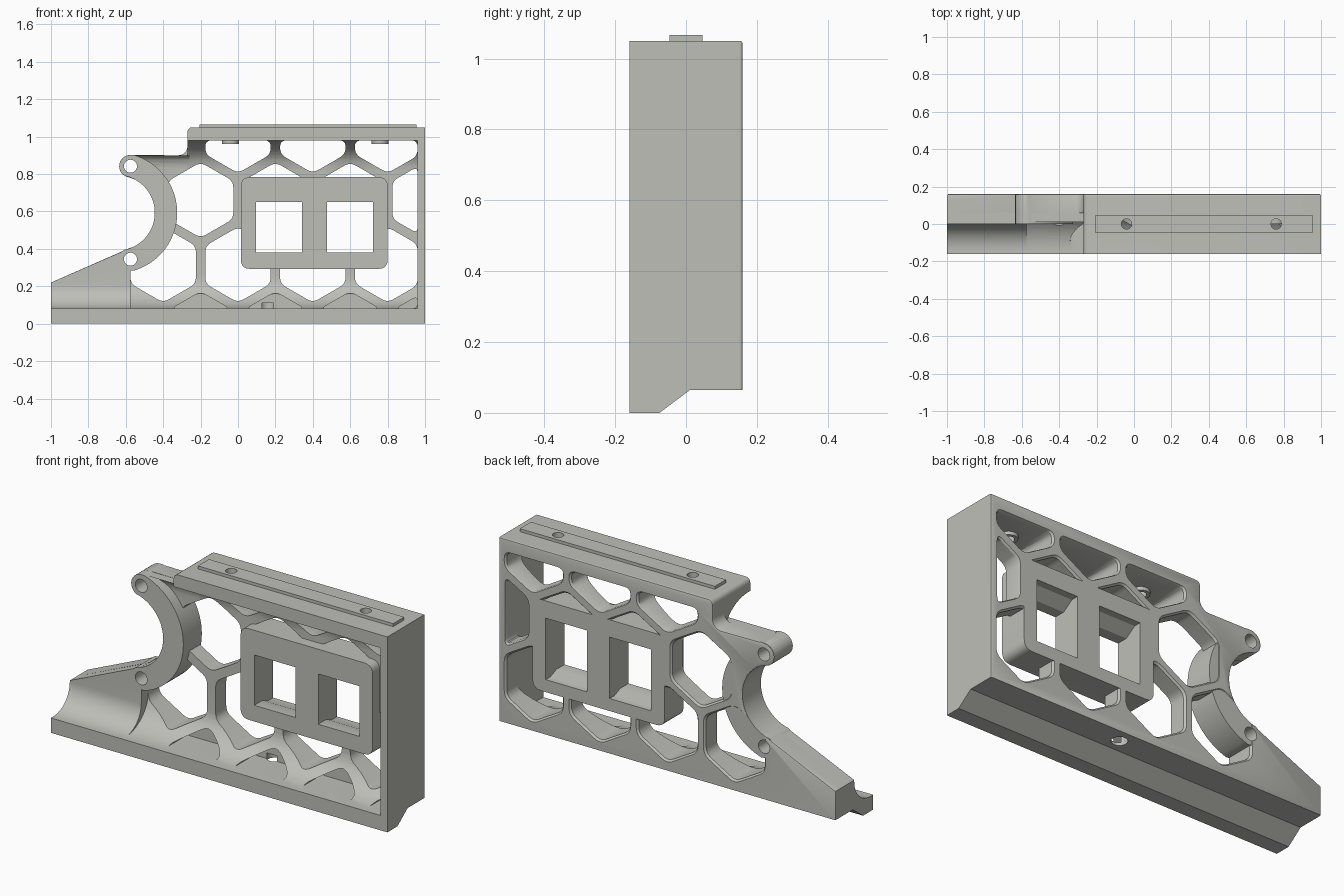
import bpy, bmesh, math
from mathutils import Vector

if "Cube" in bpy.data.objects:
    bpy.data.objects.remove(bpy.data.objects["Cube"])

mat = bpy.data.materials.new("warm_grey")
mat.diffuse_color = (0.52, 0.52, 0.485, 1)
mat.use_nodes = True
mat.node_tree.nodes["Principled BSDF"].inputs["Base Color"].default_value = mat.diffuse_color


def loft(name, loops):
    """Closed solid through matching vertex loops."""
    bm = bmesh.new()
    rings = [[bm.verts.new(p) for p in loop] for loop in loops]
    n = len(rings[0])
    for a, b in zip(rings, rings[1:]):
        for i in range(n):
            bm.faces.new((a[i], a[(i + 1) % n], b[(i + 1) % n], b[i]))
    bm.faces.new(rings[0])
    bm.faces.new(rings[-1])
    bmesh.ops.recalc_face_normals(bm, faces=bm.faces)
    me = bpy.data.meshes.new(name)
    bm.to_mesh(me)
    bm.free()
    me.materials.append(mat)
    ob = bpy.data.objects.new(name, me)
    bpy.context.collection.objects.link(ob)
    return ob


def slab(name, pts, y0, y1):
    """Outline in x,z extruded along y."""
    return loft(name, [[(x, y, z) for x, z in pts] for y in (y0, y1)])


def beam(name, pts, x0, x1):
    """Profile in y,z extruded along x."""
    return loft(name, [[(x, y, z) for y, z in pts] for x in (x0, x1)])


def rect(x0, x1, z0, z1):
    return [(x0, z0), (x1, z0), (x1, z1), (x0, z1)]


def arc(cx, cz, rx, rz, a0, a1, n):
    return [(cx + rx * math.cos(math.radians(a0 + (a1 - a0) * i / n)),
             cz + rz * math.sin(math.radians(a0 + (a1 - a0) * i / n))) for i in range(n + 1)]


def rounded(pts, r, n=5):
    out = []
    for i, p in enumerate(pts):
        p, a, b = Vector(p), Vector(pts[i - 1]), Vector(pts[(i + 1) % len(pts)])
        u = p + (a - p).normalized() * min(r, (a - p).length * 0.45)
        v = p + (b - p).normalized() * min(r, (b - p).length * 0.45)
        for k in range(n + 1):
            t = k / n
            out.append(tuple(u * (1 - t) ** 2 + p * 2 * t * (1 - t) + v * t * t))
    return out


def clip(pts, axis, limit, sign):
    """Keep the part of a polygon where sign * coordinate <= sign * limit."""
    out = []
    for i, b in enumerate(pts):
        a = pts[i - 1]
        da, db = sign * (a[axis] - limit), sign * (b[axis] - limit)
        if (da > 0) != (db > 0):
            t = da / (da - db)
            out.append((a[0] + (b[0] - a[0]) * t, a[1] + (b[1] - a[1]) * t))
        if db <= 0:
            out.append(b)
    return out


def combine(a, b, op):
    m = a.modifiers.new("bool", 'BOOLEAN')
    m.operation, m.object, m.solver = op, b, 'EXACT'
    bpy.context.view_layer.objects.active = a
    bpy.ops.object.modifier_apply(modifier=m.name)
    bpy.data.objects.remove(b)


def add(a, b):
    combine(a, b, 'UNION')


def cut(a, b):
    combine(a, b, 'DIFFERENCE')


# Arc cradle dimensions
CX, CZ, RI, RO = -0.647, 0.593, 0.202, 0.322
ENDS = [(-0.575, 0.345), (-0.575, 0.842)]

# Back plate outline with a concave bite on the left
outline = ([(-1, 0.065), (1, 0.065), (1, 1.05)] + arc(-0.245, 1.025, 0.025, 0.025, 90, 180, 4)
           + arc(-0.32, 0.95, 0.05, 0.05, 0, -90, 6) + arc(-0.575, 0.842, 0.06, 0.06, 90, 245, 12)
           + arc(CX, CZ, RI, RI, 62, -58, 28) + [(-1, 0.22)])
frame = slab("frame", outline, 0.06, 0.16)

# Small chamfer around the back edge
bm = bmesh.new()
bm.from_mesh(frame.data)
rim = [e for e in bm.edges if all(v.co.y > 0.159 for v in e.verts)
       and not all(v.co.z < 0.07 for v in e.verts)]
bmesh.ops.bevel(bm, geom=rim, offset=0.008, segments=2, affect='EDGES', profile=0.5)
bm.to_mesh(frame.data)
bm.free()

# Concave fillets joining plate to rails
add(frame, beam("low_fillet", [(0.1, 0.07), (0.1, 0.25)]
                + arc(-0.14, 0.25, 0.2, 0.17, 0, -90, 12) + [(-0.14, 0.07)], -0.6, 0.98))
add(frame, beam("top_fillet", [(0.1, 1.0), (0.1, 0.82)]
                + arc(-0.14, 0.82, 0.2, 0.16, 0, 90, 12) + [(-0.14, 1.0)], -0.27, 0.98))
add(frame, beam("arm_fillet", [(0.1, 0.9), (0.1, 0.83)]
                + arc(0.01, 0.83, 0.05, 0.07, 0, 90, 6), -0.55, -0.26))

# Honeycomb openings, plus shallow pockets along the bottom row
rows = [(0.315, (-0.4, 0, 0.4, 0.8)), (0.661, (-0.2, 0.2, 0.6, 1.0)),
        (1.007, (0, 0.4, 0.8)), (-0.031, (-0.2, 0.2, 0.6, 1.0))]
for cz, xs in rows:
    for cx in xs:
        p = [(cx + 0.202 * math.sin(math.radians(60 * i)),
              cz + 0.202 * math.cos(math.radians(60 * i))) for i in range(6)]
        p = clip(clip(clip(p, 0, 0.96, 1), 1, 0.98, 1), 1, 0.08, -1)
        p = rounded(p, 0.035)
        if cz < 0:
            cut(frame, slab("pocket", p, -0.3, 0.06))
            continue
        mx = (min(q[0] for q in p) + max(q[0] for q in p)) / 2
        mz = (min(q[1] for q in p) + max(q[1] for q in p)) / 2
        loops = [[(mx + (x - mx) * s, y, mz + (z - mz) * s) for x, z in p]
                 for y, s in ((-0.3, 1), (0.15, 1), (0.17, 1.1))]
        cut(frame, loft("opening", loops))

# Foot rail, top rail and end wall
add(frame, beam("foot_rail", [(-0.16, 0), (-0.075, 0), (0.012, 0.065), (0.12, 0.065),
                              (0.12, 0.08), (-0.16, 0.08)], -1, 1))
add(frame, slab("top_rail", [(1, 0.98), (1, 1.05)] + arc(-0.245, 1.025, 0.025, 0.025, 90, 180, 4)
                + [(-0.27, 0.98)], -0.16, 0.15))
add(frame, slab("end_wall", rect(0.96, 1, 0.07, 1.05), -0.16, 0.15))

# Sloped toe on the left with its own fillet
add(frame, slab("toe", [(-1, 0.07), (-0.575, 0.07), (-0.575, 0.405), (-1, 0.22)], 0, 0.12))
add(frame, beam("toe_fillet", [(0.05, 0.07), (0.05, 0.21)]
                + arc(-0.14, 0.21, 0.14, 0.13, 0, -90, 12) + [(-0.14, 0.07)], -1, -0.575))

# Arc cradle with rounded ends
a = math.degrees(math.atan2(ENDS[1][1] - CZ, ENDS[1][0] - CX))
cradle = arc(CX, CZ, RO, RO, -a, a, 36)
cradle += arc(*ENDS[1], 0.06, 0.06, a, a + 180, 12)[1:-1]
cradle += arc(CX, CZ, RI, RI, a, -a, 30)
cradle += arc(*ENDS[0], 0.06, 0.06, 180 - a, 360 - a, 12)[1:-1]
add(frame, slab("arc_cradle", cradle, 0, 0.157))
for x, z in ENDS:
    cut(frame, slab("pin_hole", arc(x, z, 0.035, 0.035, 0, 345, 23), -0.3, 0.3))

# Mounting panel with two windows that widen toward the back
add(frame, slab("socket_panel", rounded(rect(0.015, 0.8, 0.293, 0.783), 0.05), 0, 0.16))
for x in (0.097, 0.477):
    cut(frame, beam("window", [(-0.1, 0.38), (0.07, 0.38), (0.12, 0.36), (0.2, 0.36),
                               (0.2, 0.69), (0.12, 0.69), (0.06, 0.65), (-0.1, 0.65)],
                    x, x + 0.245))


def cylinder(name, x, y, r, z0, z1):
    c = arc(x, y, r, r, 0, 345, 23)
    return loft(name, [[(px, py, z) for px, py in c] for z in (z0, z1)])


# Blind hole in the underside
cut(frame, cylinder("foot_hole", 0.16, 0.085, 0.04, -0.1, 0.11))

# Raised strip on the top rail, with screw collars below and through holes
strip = loft("top_strip", [[(x, y, z) for x, y in rect(-0.205, 0.955, -0.047, 0.047)]
                           for z in (1.045, 1.066)])
for x in (-0.04, 0.76):
    add(frame, cylinder("screw_collar", x, 0, 0.045, 0.962, 1.0))
    for part in (frame, strip):
        cut(part, cylinder("screw_hole", x, 0, 0.028, 0.9, 1.2))

# Smooth curved faces, keep edges sharp
for ob in (frame, strip):
    bpy.ops.object.select_all(action='DESELECT')
    ob.select_set(True)
    bpy.context.view_layer.objects.active = ob
    bpy.ops.object.shade_smooth_by_angle(angle=math.radians(30))
